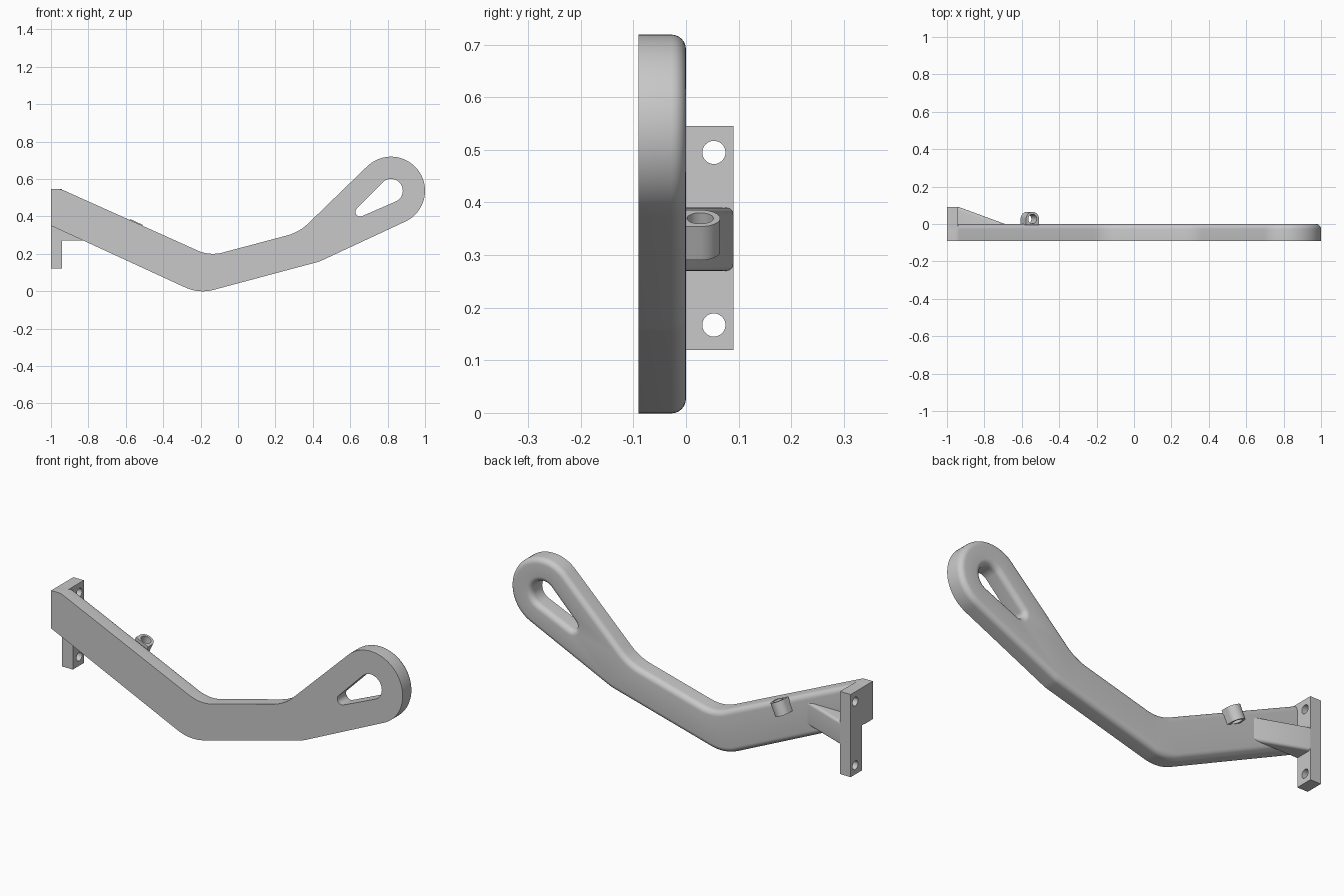
import bpy, bmesh, math
from mathutils import Vector

if "Cube" in bpy.data.objects:
    bpy.data.objects.remove(bpy.data.objects["Cube"])

metal = bpy.data.materials.new("grey_metal")
metal.diffuse_color = (0.58, 0.58, 0.58, 1)
metal.use_nodes = True
metal.node_tree.nodes["Principled BSDF"].inputs["Base Color"].default_value = metal.diffuse_color


def arc(cx, cy, r, a0, a1, n):
    """Points on an arc, angles in degrees."""
    angles = [math.radians(a0 + (a1 - a0) * i / n) for i in range(n + 1)]
    return [Vector((cx + r * math.cos(t), cy + r * math.sin(t))) for t in angles]


def circle(cx, cy, r, n=32):
    """Clockwise loop, used for holes."""
    return arc(cx, cy, r, 360, 0, n)[:-1]


def corner(prev, p, nxt, r):
    """Round the corner p with radius r."""
    prev, p, nxt = Vector(prev), Vector(p), Vector(nxt)
    a, b = (prev - p).normalized(), (nxt - p).normalized()
    half = a.angle(b) / 2
    centre = p + (a + b).normalized() * (r / math.sin(half))
    s = p + a * (r / math.tan(half)) - centre
    e = p + b * (r / math.tan(half)) - centre
    t0 = math.atan2(s.y, s.x)
    sweep = (math.atan2(e.y, e.x) - t0 + math.pi) % (2 * math.pi) - math.pi
    t0, sweep = math.degrees(t0), math.degrees(sweep)
    return arc(centre.x, centre.y, r, t0, t0 + sweep, max(3, round(abs(sweep) / 5)))


def inset(loop, dist, fixed):
    """Move every edge towards the material, except the fixed edges."""
    n, lines = len(loop), []
    for i in range(n):
        p, q = loop[i], loop[(i + 1) % n]
        d = (q - p).normalized()
        lines.append((Vector((-d.y, d.x)), 0 if fixed((p + q) / 2) else dist))
    out = []
    for i in range(n):
        (n1, d1), (n2, d2) = lines[i - 1], lines[i]
        det = n1.x * n2.y - n1.y * n2.x
        out.append(loop[i] + Vector(((d1 * n2.y - d2 * n1.y) / det,
                                     (n1.x * d2 - n2.x * d1) / det)))
    return out


def prism(name, loops, levels, place, fixed=lambda m: False):
    """Stack inset copies of the loops at each (inset, depth) and cap both ends."""
    bm = bmesh.new()
    caps = [[], []]
    for loop in loops:
        n = len(loop)
        rings = [[bm.verts.new(place(p.x, p.y, depth)) for p in
                  (inset(loop, dist, fixed) if dist else loop)] for dist, depth in levels]
        for a, b in zip(rings, rings[1:]):
            for i in range(n):
                j = (i + 1) % n
                bm.faces.new((a[i], a[j], b[j], b[i]))
        for cap, ring in zip(caps, (rings[0], rings[-1])):
            cap += [bm.edges.get((ring[i], ring[(i + 1) % n])) for i in range(n)]
    for cap in caps:
        bmesh.ops.triangle_fill(bm, edges=cap, use_beauty=True)
    bmesh.ops.dissolve_degenerate(bm, dist=1e-5, edges=bm.edges)
    bmesh.ops.recalc_face_normals(bm, faces=bm.faces)
    mesh = bpy.data.meshes.new(name)
    bm.to_mesh(mesh)
    bm.free()
    mesh.materials.append(metal)
    ob = bpy.data.objects.new(name, mesh)
    bpy.context.collection.objects.link(ob)
    bpy.ops.object.select_all(action='DESELECT')
    ob.select_set(True)
    bpy.context.view_layer.objects.active = ob
    bpy.ops.object.shade_smooth_by_angle(angle=math.radians(30))
    return ob


def rounding(r, depth, sign, n=6):
    """Quarter-round levels that end at the given depth."""
    steps = [math.radians(90 * i / n) for i in range(n + 1)]
    return [(r * (1 - math.cos(t)), depth - sign * r * (1 - math.sin(t))) for t in steps]


# bent arm: sharp front edge, rounded back edge, slot in the round head
head = (0.818, 0.537)
end_low, end_top, shoulder = (-1, 0.35), (-1, 0.545), (-0.945, 0.545)
elbow_low, bend_low = (-0.209, -0.014), (0.435, 0.158)
elbow_top, bend_top = (-0.151, 0.188), (0.327, 0.315)
head_arc = arc(*head, 0.182, -65, 134.4, 40)
outline = ([Vector(end_low)]
           + corner(end_low, elbow_low, bend_low, 0.22)
           + corner(elbow_low, bend_low, head_arc[0], 0.15)
           + head_arc
           + corner(head_arc[-1], bend_top, elbow_top, 0.25)
           + corner(bend_top, elbow_top, shoulder, 0.2)
           + corner(elbow_top, shoulder, end_top, 0.06)
           + [Vector(end_top)])
slot = arc(*head, 0.063, -66.5, 135.5, 28) + arc(0.653, 0.424, 0.025, 135.5, 293.5, 16)
prism("arm", [outline, slot[::-1]], [(0, -0.09)] + rounding(0.028, 0, 1),
      lambda a, b, d: (a, d, b), lambda m: m.x < -0.999)

# mounting plate with two screw holes, keyed into the arm end
plate = [Vector(p) for p in ((0, 0.12), (0.09, 0.12), (0.09, 0.545),
                             (-0.03, 0.545), (-0.03, 0.352), (0, 0.352))]
prism("mounting_plate", [plate, circle(0.053, 0.167, 0.022), circle(0.053, 0.495, 0.022)],
      [(0, -1), (0, -0.94)], lambda a, b, d: (d, a, b))

# tapered rib bracing the plate against the arm, outer edges rounded
rib = [Vector(p) for p in ((-0.945, 0), (-0.69, 0), (-0.935, 0.09), (-0.945, 0.09))]
prism("rib", [rib], rounding(0.014, 0.27, -1)[::-1] + rounding(0.014, 0.39, 1),
      lambda a, b, d: (a, b, d), lambda m: m.x < -0.944 or m.y < 0.001)

# cable eyelet on the back of the arm, its hole square to the upper edge
slope = math.radians(-24.5)
along = Vector((math.cos(slope), 0, math.sin(slope)))
across = Vector((-math.sin(slope), 0, math.cos(slope)))
centre = Vector((-0.557, 0, 0.338))
eyelet = [Vector((-0.038, -0.005)), Vector((0.038, -0.005))] + arc(0, 0.027, 0.038, 0, 180, 24)
prism("eyelet", [eyelet, circle(0, 0.027, 0.025)], [(0, -0.035), (0, 0.035)],
      lambda a, b, d: centre + along * a + Vector((0, b, 0)) + across * d)
